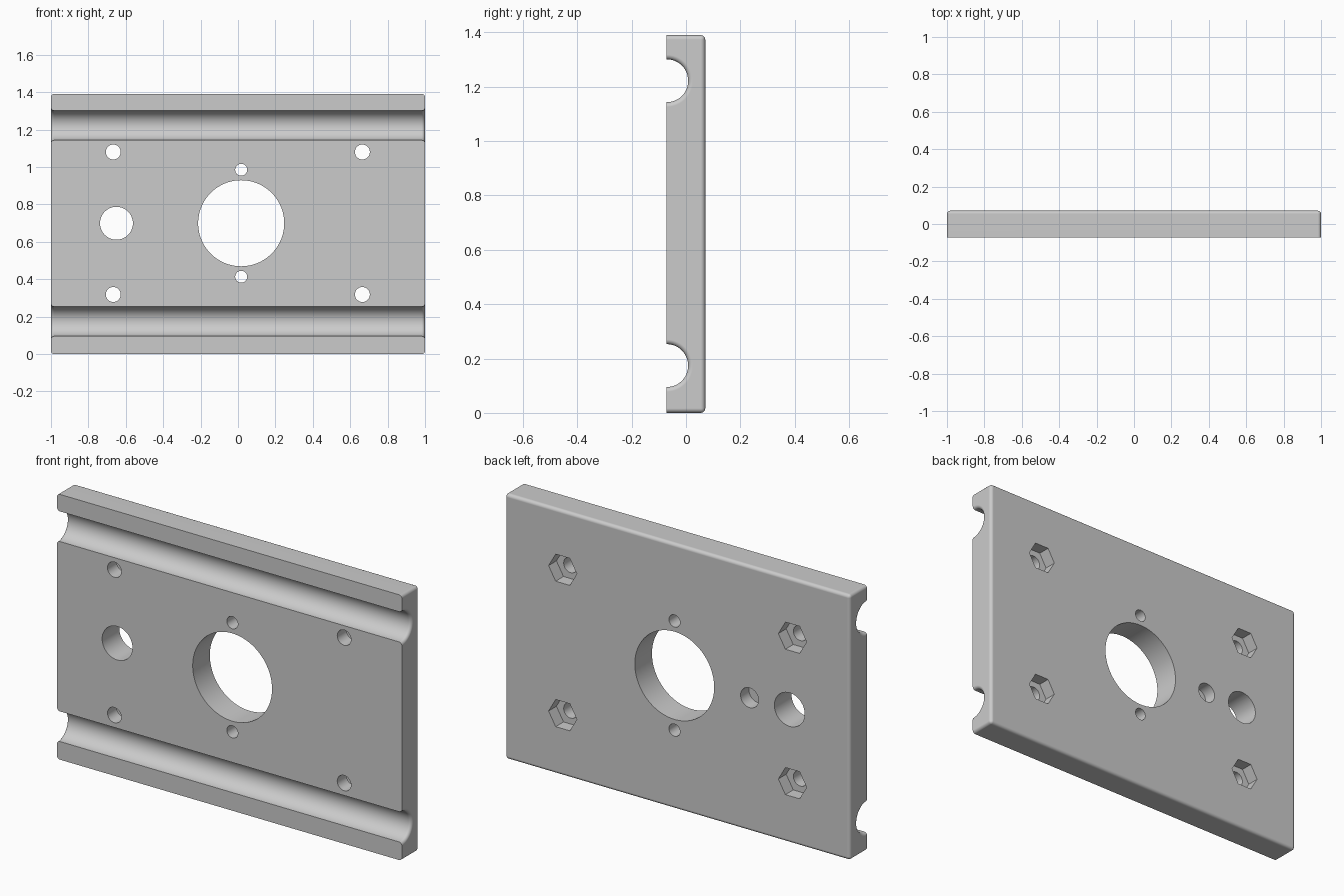
import bpy, bmesh
from math import sin, cos, pi
from mathutils import Vector

default = bpy.data.objects.get("Cube")
if default:
    bpy.data.objects.remove(default, do_unlink=True)

HEIGHT, FRONT, BACK = 1.39, -0.071, 0.071
FILLET = 0.017

grey = bpy.data.materials.new("plain grey")
grey.use_nodes = True
colour = (0.6, 0.6, 0.6, 1)
grey.diffuse_color = colour
grey.node_tree.nodes["Principled BSDF"].inputs["Base Color"].default_value = colour


def prism(name, points, sweep, choose_fillet=None):
    """Extrude a closed outline along a vector, optionally rounding chosen edges."""
    bm = bmesh.new()
    face = bm.faces.new([bm.verts.new(p) for p in points])
    swept = bmesh.ops.extrude_face_region(bm, geom=[face], use_keep_orig=True)
    moved = [g for g in swept["geom"] if isinstance(g, bmesh.types.BMVert)]
    bmesh.ops.translate(bm, verts=moved, vec=Vector(sweep))
    bmesh.ops.recalc_face_normals(bm, faces=bm.faces)
    if choose_fillet:
        edges = [e for e in bm.edges if choose_fillet(*[v.co for v in e.verts])]
        bmesh.ops.bevel(bm, geom=edges, offset=FILLET, segments=5, profile=0.5,
                        affect='EDGES', clamp_overlap=True)
    mesh = bpy.data.meshes.new(name)
    bm.to_mesh(mesh)
    bm.free()
    mesh.materials.append(grey)
    obj = bpy.data.objects.new(name, mesh)
    bpy.context.collection.objects.link(obj)
    return obj


def fillet_edge(a, b):
    """Round the end outlines and back edges, but leave the front face sharp."""
    at_front = max(a.y, b.y) < FRONT + 0.001
    at_end = abs(a.x - b.x) < 0.001
    at_back = min(a.y, b.y) > BACK - 0.001
    return (at_end and not at_front) or at_back


# Plate outline with two round grooves open to the front
outline = [(-1, BACK, 0), (-1, FRONT, 0)]
for z in (0.174, 1.222):
    for i in range(25):
        t = pi * i / 24
        outline.append((-1, FRONT + 0.079 * sin(t), z - 0.079 * cos(t)))
outline += [(-1, FRONT, HEIGHT), (-1, BACK, HEIGHT)]
plate = prism("mounting_plate", outline, (2, 0, 0), fillet_edge)


def cut(x, z, radius, sides=48, depth=None):
    """Cut a hole from the back; without a depth it goes right through."""
    start = BACK - depth if depth else FRONT - 0.05
    ring = [(x + radius * cos(2 * pi * i / sides), start,
             z + radius * sin(2 * pi * i / sides)) for i in range(sides)]
    cutter = prism("hole_cutter", ring, (0, BACK + 0.05 - start, 0))
    cutter.hide_render = True
    mod = plate.modifiers.new("hole", 'BOOLEAN')
    mod.operation, mod.solver, mod.object = 'DIFFERENCE', 'EXACT', cutter
    bpy.ops.object.modifier_apply(modifier=mod.name)
    bpy.data.objects.remove(cutter, do_unlink=True)


bpy.ops.object.select_all(action='DESELECT')
plate.select_set(True)
bpy.context.view_layer.objects.active = plate

# Central opening with its two screw holes
cut(0.017, 0.699, 0.23, 96)
for z in (0.413, 0.985):
    cut(0.017, z, 0.032)

# Side hole and shallow locating hole on the back
cut(-0.65, 0.699, 0.088)
cut(-0.418, 0.699, 0.052, depth=0.07)

# Corner bolt holes with hexagonal nut pockets on the back
for x in (-0.667, 0.665):
    for z in (0.318, 1.08):
        cut(x, z, 0.04)
        cut(x, z, 0.082, 6, depth=0.065)

bpy.ops.object.shade_smooth_by_angle()
normals = plate.modifiers.new("even_shading", 'WEIGHTED_NORMAL')
normals.keep_sharp = True
